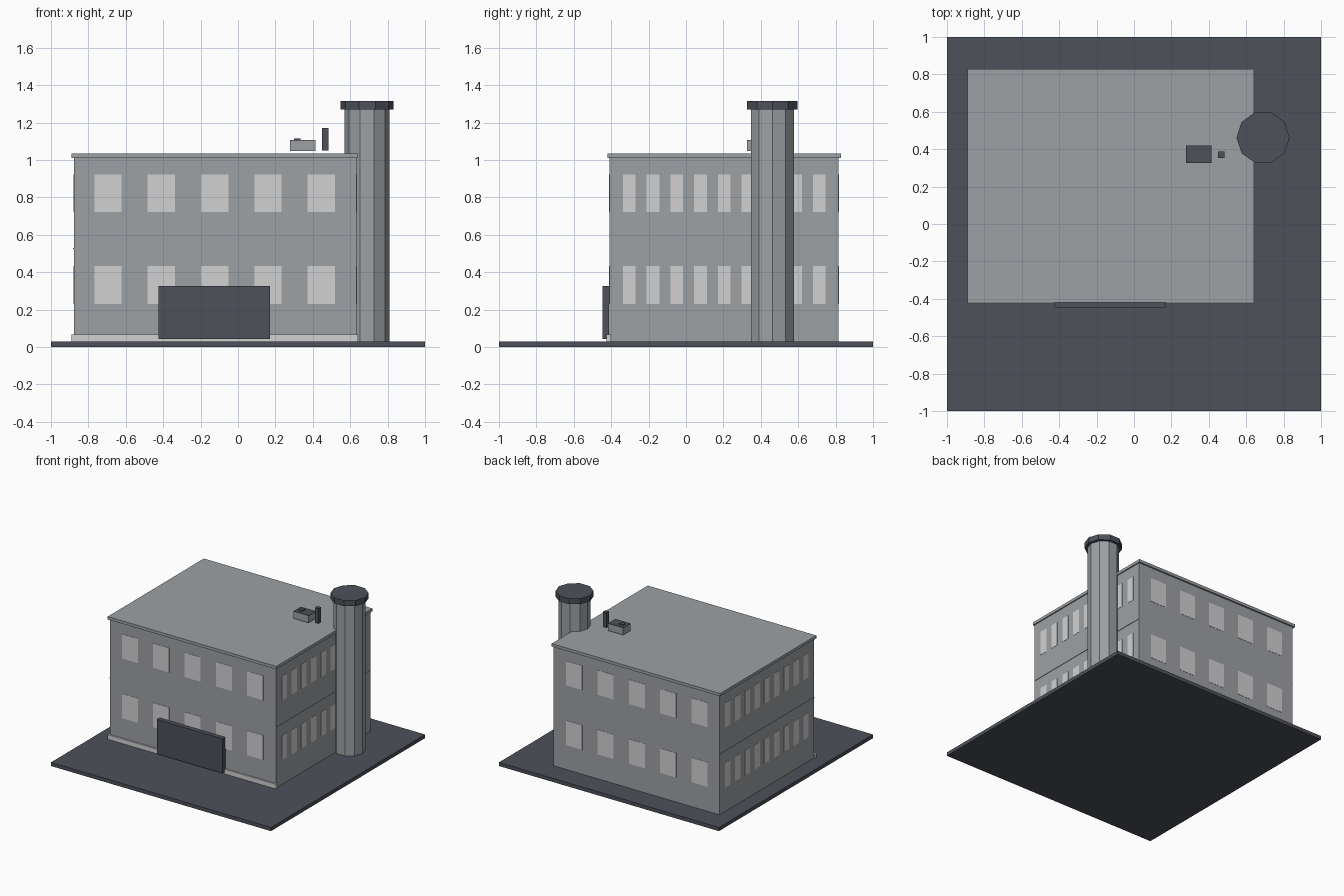
import bpy

cube = bpy.data.objects.get("Cube")
if cube:
    bpy.data.objects.remove(cube, do_unlink=True)


def material(name, colour):
    mat = bpy.data.materials.new(name)
    mat.use_nodes = True
    mat.diffuse_color = (*colour, 1)
    mat.node_tree.nodes["Principled BSDF"].inputs["Base Color"].default_value = (*colour, 1)
    return mat


GREY = material("wall grey", (0.34, 0.355, 0.375))
DARK = material("dark slate", (0.075, 0.082, 0.102))
LIGHT = material("pale glass", (0.64, 0.64, 0.64))


def box(name, x, y, z, mat):
    """Box from its (low, high) limits on each axis."""
    ranges = (x, y, z)
    bpy.ops.mesh.primitive_cube_add(size=1, location=[(a + b) / 2 for a, b in ranges])
    ob = bpy.context.object
    ob.name = name
    ob.scale = [b - a for a, b in ranges]
    bpy.ops.object.transform_apply(location=False, rotation=False, scale=True)
    ob.data.materials.append(mat)
    return ob


def decagon(name, radius, z, mat):
    """Ten-sided prism on the tower axis, with a corner facing +x."""
    bpy.ops.mesh.primitive_cylinder_add(
        vertices=10, radius=radius, depth=z[1] - z[0],
        location=(0.69, 0.462, (z[0] + z[1]) / 2), rotation=(0, 0, 0.314159))
    ob = bpy.context.object
    ob.name = name
    ob.data.materials.append(mat)


# Ground slab, building body and roof
X, Y = (-0.877, 0.633), (-0.41, 0.815)
ROOF_X = (-0.89, 0.642)
box("ground_slab", (-1, 1), (-1, 1), (0, 0.03), DARK)
box("building_body", X, Y, (0.03, 1.012), GREY)
box("roof_slab", ROOF_X, (-0.42, 0.828), (1.012, 1.036), GREY)
box("front_plinth", ROOF_X, (-0.424, -0.4), (0.03, 0.068), LIGHT)

# Thin floor line showing on the two sides
box("floor_line", (X[0] - 0.004, X[1] + 0.004), (Y[0] + 0.002, Y[1] - 0.002), (0.525, 0.531), GREY)

# Two storeys of window plates on all four walls
T = 0.002
for floor, z in (("lower", (0.231, 0.433)), ("upper", (0.721, 0.922))):
    for i in range(5):
        c = -0.695 + 0.285 * i
        span = (c - 0.073, c + 0.073)
        box(f"{floor}_front_window", span, (Y[0] - T, Y[0] + T), z, LIGHT)
        box(f"{floor}_back_window", span, (Y[1] - T, Y[1] + T), z, LIGHT)
    for i in range(9):
        c = -0.304 + 0.127 * i
        span = (c - 0.034, c + 0.034)
        for side, wall in zip(("right", "left"), X):
            box(f"{floor}_{side}_window", (wall - T, wall + T), span, z, LIGHT)

# Front panel
box("front_panel", (-0.424, 0.172), (-0.447, -0.411), (0.042, 0.326), DARK)

# Tower with its cap
decagon("tower_shaft", 0.12, (0.03, 1.272), GREY)
decagon("tower_cap", 0.142, (1.27, 1.316), DARK)

# Rooftop equipment
box("roof_unit", (0.277, 0.414), (0.326, 0.42), (1.048, 1.104), GREY)
box("roof_unit_lid", (0.277, 0.414), (0.326, 0.42), (1.104, 1.108), DARK)
box("roof_unit_vent", (0.3, 0.335), (0.355, 0.39), (1.106, 1.115), DARK)
box("roof_vent_pipe", (0.45, 0.484), (0.354, 0.388), (1.05, 1.172), DARK)
